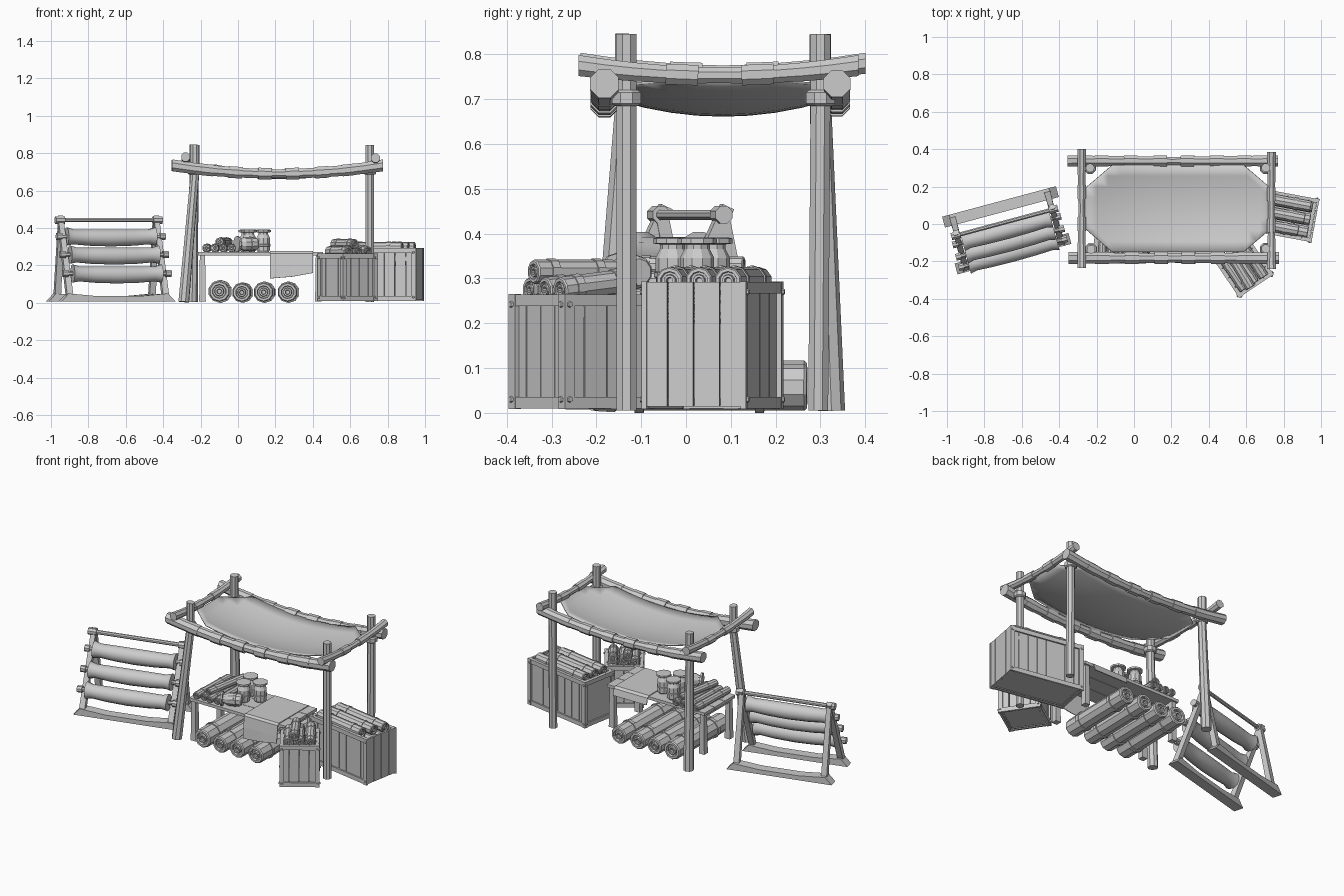
import bpy, bmesh
from math import pi, sin, cos, radians
from mathutils import Vector, Matrix

cube = bpy.data.objects.get("Cube")
if cube:
    bpy.data.objects.remove(cube, do_unlink=True)

grey = bpy.data.materials.new("plain grey")
grey.use_nodes = True
grey.diffuse_color = (0.6, 0.6, 0.6, 1)
grey.node_tree.nodes["Principled BSDF"].inputs["Base Color"].default_value = (0.6, 0.6, 0.6, 1)
WORLD = Matrix.Identity(4)


def finish(name, bm, M=WORLD):
    bm.transform(M)
    bmesh.ops.recalc_face_normals(bm, faces=bm.faces)
    mesh = bpy.data.meshes.new(name)
    bm.to_mesh(mesh)
    bm.free()
    mesh.materials.append(grey)
    ob = bpy.data.objects.new(name, mesh)
    bpy.context.scene.collection.objects.link(ob)
    return ob


def place(x, y, degrees):
    return Matrix.Translation((x, y, 0)) @ Matrix.Rotation(radians(degrees), 4, 'Z')


def box(name, centre, size, M=WORLD):
    bm = bmesh.new()
    bmesh.ops.create_cube(bm, size=1)
    bm.transform(Matrix.Translation(centre) @ Matrix.Diagonal((*size, 1)))
    return finish(name, bm, M)


def tube(name, points, radii, sides=8, M=WORLD):
    """Rings of the given radii along a nearly straight path, capped."""
    points = [Vector(p) for p in points]
    turn = (points[-1] - points[0]).to_track_quat('Z', 'Y')
    bm = bmesh.new()
    rings = []
    for p, r in zip(points, radii):
        angles = [2 * pi * (i + 0.5) / sides for i in range(sides)]
        rings.append([bm.verts.new(p + turn @ Vector((r * cos(a), r * sin(a), 0))) for a in angles])
    for a, b in zip(rings, rings[1:]):
        for i in range(sides):
            j = (i + 1) % sides
            bm.faces.new((a[i], a[j], b[j], b[i]))
    bm.faces.new(rings[0][::-1])
    bm.faces.new(rings[-1])
    return finish(name, bm, M)


def roll(name, start, end, r, M=WORLD, bands=(0.22, 0.78)):
    """Rolled cloth with wound ends and two ties."""
    a, b = Vector(start), Vector(end)
    axis = (b - a).normalized()
    winding = [(0.4, 0.2), (0, 0.25), (0, 0.42), (0.3, 0.47), (0.3, 0.62), (0, 0.67), (0, 0.9), (0.12, 1)]
    points = [a + axis * d * r for d, k in winding] + [b - axis * d * r for d, k in winding[::-1]]
    radii = [k * r for d, k in winding]
    tube(name, points, radii + radii[::-1], 10, M)
    for t in bands:
        c = a.lerp(b, t)
        tube(name + "_tie", [c - axis * 0.01, c + axis * 0.01], [r * 1.1] * 2, 10, M)


# Canopy posts with rope collars
for name, top, foot, r in (("front_right", (-0.23, -0.135), (-0.29, -0.185), 0.03),
                           ("back_right", (-0.235, 0.3), (-0.245, 0.325), 0.03),
                           ("front_left", (0.705, -0.133), (0.705, -0.133), 0.024),
                           ("back_left", (0.705, 0.3), (0.705, 0.295), 0.024)):
    tube(name + "_post", [(*foot, 0.005), (*top, 0.69), (*top, 0.845)], [r, 0.024, 0.024])
    tube(name + "_collar", [(*top, 0.685), (*top, 0.69), (*top, 0.715), (*top, 0.72)],
         [0.028, 0.035, 0.035, 0.028])


# Sagging canopy beams with cloth loops
def beam(name, a, b, sag, r, loops):
    a, b = Vector(a), Vector(b)

    def at(t):
        return a.lerp(b, t) - Vector((0, 0, sag * (1 - (2 * t - 1) ** 2)))
    steps = [i / 10 for i in range(11)]
    tube(name, [at(t) for t in steps], [r * (0.85 + 0.3 * abs(2 * t - 1)) for t in steps])
    half = 0.036 / (b - a).length
    for t in loops:
        tube(name + "_loop", [at(t - half), at(t), at(t + half)], [r * 1.12] * 3)


long_loops = (0.16, 0.3, 0.44, 0.57, 0.71, 0.84)
beam("front_beam", (-0.35, -0.182, 0.735), (0.775, -0.182, 0.735), 0.045, 0.03, long_loops)
beam("back_beam", (-0.355, 0.337, 0.735), (0.77, 0.337, 0.735), 0.045, 0.028, long_loops)
beam("right_beam", (-0.28, -0.235, 0.78), (-0.28, 0.4, 0.78), 0.022, 0.022, (0.37, 0.64))
beam("left_beam", (0.735, -0.24, 0.775), (0.735, 0.385, 0.775), 0.022, 0.022, (0.37, 0.64))

# Hanging canopy sheet with clipped corners
bm = bmesh.new()
bmesh.ops.create_grid(bm, x_segments=16, y_segments=8, size=1)
for sx in (-1, 1):
    for sy in (-1, 1):
        bmesh.ops.bisect_plane(bm, geom=bm.verts[:] + bm.edges[:] + bm.faces[:], clear_outer=True,
                               plane_co=(sx, sy * 0.45, 0), plane_no=(sx * 0.55, sy * 0.3, 0))
for v in bm.verts:
    u, w = v.co.x, v.co.y
    v.co = (0.235 + 0.5 * u, 0.083 + 0.232 * w, 0.667 + 0.075 * u * u + 0.035 * w * w)
sheet = finish("canopy_sheet", bm)
sheet.modifiers.new("thickness", 'SOLIDIFY').thickness = 0.006
for p in sheet.data.polygons:
    p.use_smooth = True

# Table
for i in range(3):
    box("table_plank", (0.12, -0.125 + 0.1 * i, 0.262), (0.67, 0.097, 0.018))
for x in (-0.19, 0.43):
    box("table_end_rail", (x, -0.025, 0.245), (0.024, 0.24, 0.022))
    for y in (-0.15, 0.1):
        tube("table_leg", [(x, y, 0.008), (x, y, 0.255)], [0.025, 0.02], 4)

# Runner draped over the table
bm = bmesh.new()
drape = [(-0.195, 0.13), (-0.19, 0.2), (-0.182, 0.265), (-0.17, 0.276), (0.12, 0.276), (0.135, 0.265), (0.145, 0.225)]
rows = [[bm.verts.new((x, y, z + lift * (z < 0.2))) for y, z in drape]
        for x, lift in ((0.17, 0), (0.29, 0.01), (0.4, 0.03))]
for a, b in zip(rows, rows[1:]):
    for i in range(len(drape) - 1):
        bm.faces.new((a[i], b[i], b[i + 1], a[i + 1]))
finish("table_runner", bm).modifiers.new("thickness", 'SOLIDIFY').thickness = 0.005

# Rolls under and on the table
for x, r in ((-0.1, 0.056), (0.02, 0.05), (0.137, 0.052), (0.265, 0.052)):
    roll("floor_roll", (x, -0.21, r + 0.005), (x + 0.01, 0.27, r + 0.005), r)
for i, x in enumerate((-0.17, -0.125, -0.08, -0.035)):
    roll("table_roll", (x, -0.17 + 0.01 * (i % 2), 0.293), (x + 0.01, 0.14, 0.293), 0.022)
roll("table_top_roll", (-0.1, -0.15, 0.327), (-0.05, 0.13, 0.327), 0.022)

# Jars
jar = [(0, 0.03), (0.01, 0.037), (0.03, 0.037), (0.032, 0.041), (0.042, 0.041), (0.044, 0.038), (0.075, 0.038),
       (0.095, 0.028), (0.105, 0.028), (0.107, 0.044), (0.118, 0.044), (0.12, 0.036)]


def make_jar(base, direction):
    d = Vector(direction).normalized()
    tube("jar", [Vector(base) + d * h for h, r in jar], [r for h, r in jar], 10)


for x, y in ((0.06, -0.03), (0.135, 0.025), (0.045, 0.06)):
    make_jar((x, y, 0.271), (0, 0, 1))
make_jar((0.1, -0.105, 0.314), (-0.9, -0.4, 0))


# Open plank crates with framed, bolted sides
def crate(name, M, length, width, height, plain_side=None):
    box(name + "_floor", (0, 0, 0.025), (length - 0.03, width - 0.03, 0.015), M)
    for k in range(4):
        w, depth = ((length, width), (width, length))[k % 2]
        S = M @ Matrix.Rotation(k * pi / 2, 4, 'Z') @ Matrix.Translation((0, -depth / 2, 0))
        n = max(4, round(w / 0.058))
        inset = 0.008 if k == plain_side else 0.017
        for i in range(n):
            box(name + "_plank", ((i + 0.5) * w / n - w / 2, inset, height / 2 + 0.008),
                (w / n - 0.003, 0.012, height - 0.012), S)
        if k == plain_side:
            continue
        for s in (-1, 1):
            x = s * (w / 2 - 0.013)
            box(name + "_stile", (x, 0.006, height / 2 + 0.006), (0.026, 0.012, height - 0.006), S)
            z = height / 2 + 0.006 + s * (height / 2 - 0.017)
            box(name + "_rail", (0, 0.008, z), (w - 0.05, 0.012, 0.026), S)
            for z in (0.03, height - 0.02):
                tube(name + "_bolt", [(x, 0.002, z), (x, -0.005, z)], [0.008, 0.006], 6, S)


small = place(0.587, -0.233, 34)
crate("small_crate", small, 0.225, 0.242, 0.262)
for i, x in enumerate((-0.065, 0, 0.065)):
    roll("small_crate_low_roll", (x, -0.095, 0.225), (x, 0.095, 0.225), 0.033, small)
    roll("small_crate_roll", (x * 0.95, -0.1, 0.275), (x * 0.95, 0.09, 0.275 + 0.01 * i), 0.028, small)
roll("small_crate_top_roll", (-0.03, -0.11, 0.315), (-0.02, 0.1, 0.315), 0.027, small)

large = place(0.746, 0.059, -10.5)
crate("large_crate", large, 0.46, 0.237, 0.29, 1)
for y in (-0.07, 0, 0.07):
    roll("large_crate_low_roll", (-0.2, y, 0.235), (0.2, y, 0.235), 0.034, large)
    roll("large_crate_roll", (-0.19, y, 0.295), (0.17 + y * 0.3, y, 0.295), 0.031, large)

# Display rack: two shaped feet, leaning frames, top bar and three cloth bolts
rack = place(-0.68, -0.035, 15)
for y in (-0.128, 0.131):
    bm = bmesh.new()
    outline = [(-0.315, 0.008), (0.315, 0.008), (0.275, 0.05), (0.12, 0.036), (-0.12, 0.036), (-0.275, 0.05)]
    side = [bm.verts.new((x, y - 0.03, z)) for x, z in outline]
    face = bm.faces.new(side)
    out = bmesh.ops.extrude_face_region(bm, geom=[face])["geom"]
    for v in out:
        if isinstance(v, bmesh.types.BMVert):
            v.co.y += 0.06
    finish("rack_foot", bm, rack)
for s in (-1, 1):
    tube("rack_front_leg", [(s * 0.265, -0.14, 0.03), (s * 0.265, 0.06, 0.46)], [0.024, 0.02], 4, rack)
    tube("rack_back_leg", [(s * 0.262, 0.13, 0.03), (s * 0.262, 0.045, 0.455)], [0.024, 0.02], 4, rack)
    tube("rack_top_knob", [(s * 0.245, 0.045, 0.442), (s * 0.295, 0.045, 0.442)], [0.021] * 2, 8, rack)
tube("rack_top_bar", [(-0.27, 0.045, 0.442), (0.27, 0.045, 0.442)], [0.012] * 2, 8, rack)
for y, z in ((0.0, 0.355), (-0.068, 0.258), (-0.125, 0.157)):
    tube("rack_bar", [(-0.295, y, z), (0.295, y, z)], [0.012] * 2, 8, rack)
    for s in (-1, 1):
        tube("rack_bar_knob", [(s * 0.27, y, z), (s * 0.3, y, z)], [0.02] * 2, 8, rack)
    steps = [-1, -0.85, -0.5, 0, 0.5, 0.85, 1]
    bolt = tube("cloth_bolt", [(0.245 * t, y, z - 0.008 * (1 - t * t)) for t in steps],
                [0.05, 0.041, 0.045, 0.047, 0.045, 0.041, 0.05], 12, rack)
    for p in bolt.data.polygons:
        p.use_smooth = len(p.vertices) == 4
